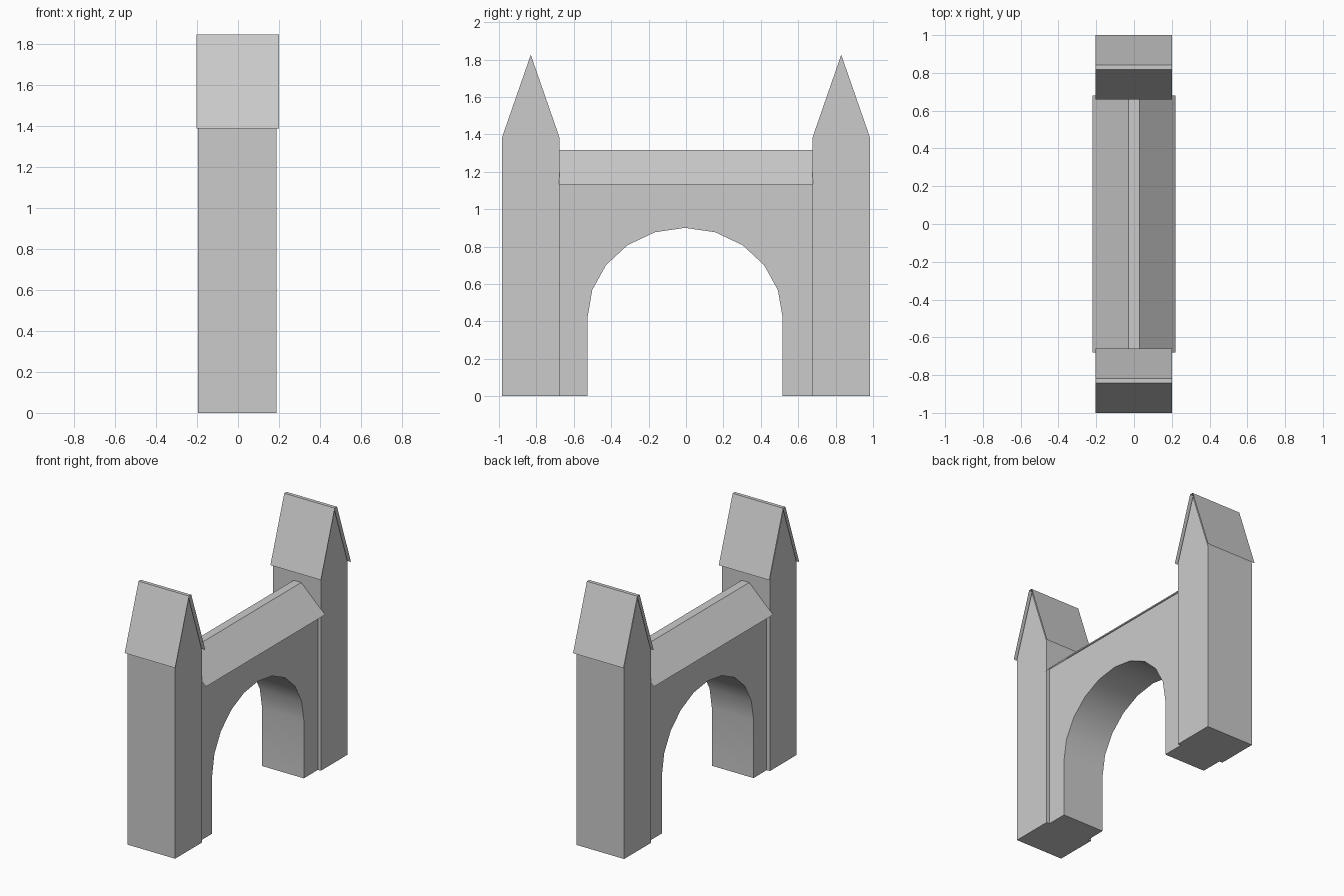
import bpy, math

if "Cube" in bpy.data.objects:
    bpy.data.objects.remove(bpy.data.objects["Cube"])


def make_mesh(name, verts, faces):
    mesh = bpy.data.meshes.new(name)
    mesh.from_pydata(verts, [], faces)
    mesh.update()
    ob = bpy.data.objects.new(name, mesh)
    bpy.context.collection.objects.link(ob)
    return ob


def prism(name, profile, x0, x1):
    """Extrude a counter-clockwise (y, z) profile along x into a closed solid."""
    n = len(profile)
    verts = [(x, y, z) for x in (x0, x1) for y, z in profile]
    faces = [tuple(reversed(range(n))), tuple(range(n, 2 * n))]
    faces += [(i, (i + 1) % n, n + (i + 1) % n, n + i) for i in range(n)]
    return make_mesh(name, verts, faces)


def sheet(name, line0, line1):
    """Open roof skin between two matching cross-section lines."""
    n = len(line0)
    faces = [(i, i + 1, n + i + 1, n + i) for i in range(n - 1)]
    return make_mesh(name, line0 + line1, faces)


# Wall with a ten-segment arched opening
ARCH_Y, ARCH_R, ARCH_H, SPRING = -0.005, 0.522, 0.482, 0.418
arch = [(ARCH_Y + ARCH_R * math.cos(math.radians(18 * i)),
         SPRING + ARCH_H * math.sin(math.radians(18 * i))) for i in range(11)]
left, right = ARCH_Y - ARCH_R, ARCH_Y + ARCH_R
wall_profile = ([(right, 0), (0.677, 0), (0.677, 1.18), (-0.677, 1.18),
                 (-0.677, 0), (left, 0)] + arch[::-1])
wall = prism("arch_wall", wall_profile, -0.17, 0.163)
bpy.context.view_layer.objects.active = wall
wall.select_set(True)
bpy.ops.object.shade_smooth_by_angle(angle=math.radians(30))

# Pitched skin roof with a flat ridge over the wall
section = [(0.22, 1.133), (0.03, 1.315), (-0.03, 1.315), (-0.22, 1.133)]
sheet("wall_roof", [(x, -0.68, z) for x, z in section],
      [(x, 0.68, z) for x, z in section])

# Gabled towers with steep overhanging roofs at both ends
for side, c in (("front", -0.83), ("back", 0.83)):
    prism(side + "_tower",
          [(c - 0.153, 0), (c + 0.153, 0), (c + 0.153, 1.385),
           (c, 1.825), (c - 0.153, 1.385)], -0.195, 0.187)
    section = [(c - 0.171, 1.385), (c - 0.013, 1.843),
               (c + 0.013, 1.843), (c + 0.171, 1.385)]
    sheet(side + "_tower_roof", [(0.2, y, z) for y, z in section],
          [(-0.203, y, z) for y, z in section])
